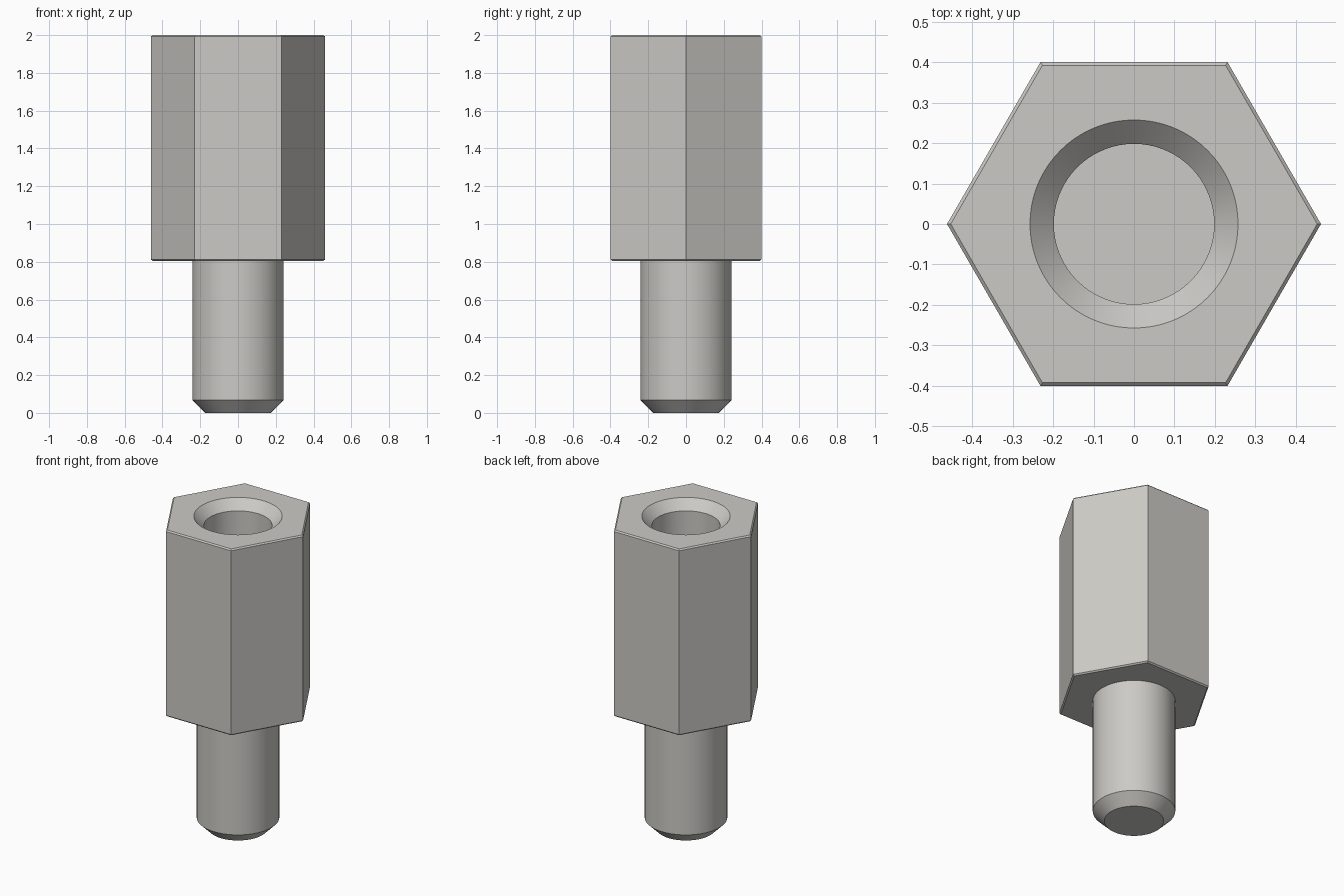
import bpy, bmesh, math

cube = bpy.data.objects.get("Cube")
if cube:
    bpy.data.objects.remove(cube, do_unlink=True)

SEGMENTS = 72
metal = bpy.data.materials.new("brushed_metal")
metal.use_nodes = True
colour = (0.6, 0.59, 0.56, 1)
metal.diffuse_color = colour
bsdf = metal.node_tree.nodes["Principled BSDF"]
bsdf.inputs["Base Color"].default_value = colour


def reach(shape, size, angle):
    """Radius of a circle, or of a hexagon whose half width across flats is size."""
    if shape == "round":
        return size
    return size / math.cos(angle % (math.pi / 3) - math.pi / 6)


def turned_part(name, profile, cap_start=False, cap_end=False):
    """Join a stack of round or hexagonal rings (shape, size, height)."""
    bm = bmesh.new()
    rings = []
    for shape, size, z in profile:
        ring = []
        for i in range(SEGMENTS):
            a = math.tau * i / SEGMENTS
            r = reach(shape, size, a)
            ring.append(bm.verts.new((r * math.cos(a), r * math.sin(a), z)))
        rings.append(ring)
    for low, high in zip(rings, rings[1:]):
        for i in range(SEGMENTS):
            j = (i + 1) % SEGMENTS
            bm.faces.new((low[i], low[j], high[j], high[i]))
    if cap_start:
        bm.faces.new(rings[0][::-1])
    if cap_end:
        bm.faces.new(rings[-1])
    mesh = bpy.data.meshes.new(name)
    bm.to_mesh(mesh)
    bm.free()
    mesh.materials.append(metal)
    obj = bpy.data.objects.new(name, mesh)
    bpy.context.collection.objects.link(obj)
    bpy.ops.object.select_all(action="DESELECT")
    obj.select_set(True)
    bpy.context.view_layer.objects.active = obj
    bpy.ops.object.shade_smooth_by_angle(angle=math.radians(25))


# Hexagonal body with eased ends and a countersunk blind hole
shoulder, top, ease = 0.805, 2.0, 0.008
turned_part("hex_body", [
    ("round", 0.24, shoulder),
    ("hex", 0.4 - ease, shoulder),
    ("hex", 0.4, shoulder + ease),
    ("hex", 0.4, top - ease),
    ("hex", 0.4 - ease, top),
    ("round", 0.257, top),
    ("round", 0.198, top - 0.059),
    ("round", 0.198, 1.1),
], cap_end=True)

# Round stud with a chamfered tip
turned_part("stud", [
    ("round", 0.173, 0),
    ("round", 0.24, 0.067),
    ("round", 0.24, shoulder),
], cap_start=True)
